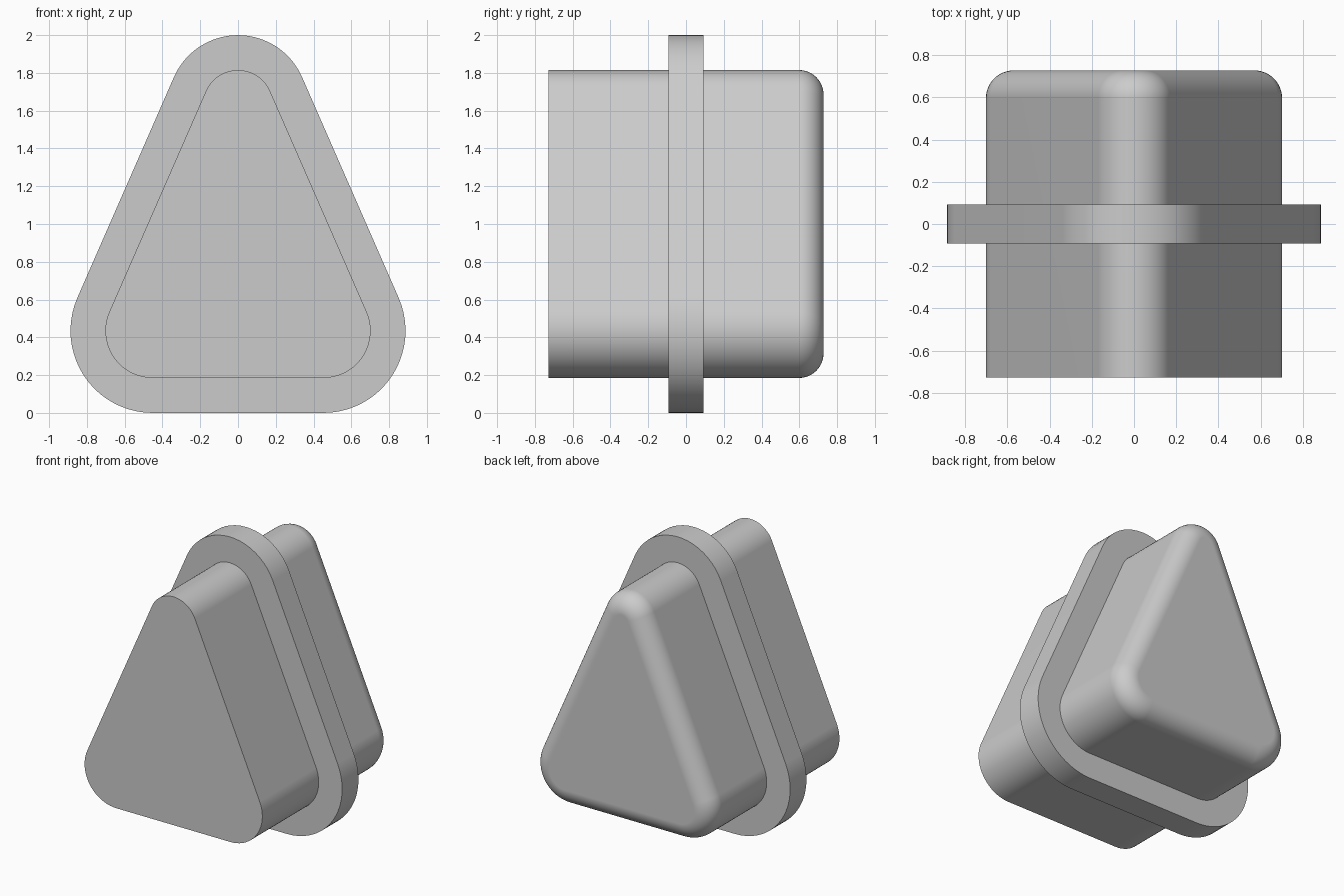
import bpy, bmesh
from math import pi, sin, cos, atan2, acos, hypot

cube = bpy.data.objects.get("Cube")
if cube:
    bpy.data.objects.remove(cube, do_unlink=True)

grey = bpy.data.materials.new("light_grey")
grey.use_nodes = True
grey.diffuse_color = (0.6, 0.6, 0.6, 1)
grey.node_tree.nodes["Principled BSDF"].inputs["Base Color"].default_value = (0.6, 0.6, 0.6, 1)

# Rounded triangle: corner centres and radii
BASE_X, BASE_Z, BASE_R = 0.452, 0.435, 0.25
TOP_Z, TOP_R = 1.63, 0.185
RIM = 0.185
HALF_DEPTH, HALF_RIM = 0.728, 0.092
FILLET = 0.13


def triangle_outline(grow, steps=20):
    """Rounded triangle in x, z, offset outward by grow."""
    dx, dz = -BASE_X, TOP_Z - BASE_Z
    side = atan2(dz, dx) - acos((BASE_R - TOP_R) / hypot(dx, dz))
    corners = [(BASE_X, BASE_Z, BASE_R, -pi / 2, side),
               (0, TOP_Z, TOP_R, side, pi - side),
               (-BASE_X, BASE_Z, BASE_R, pi - side, 1.5 * pi)]
    points = []
    for cx, cz, r, start, end in corners:
        for i in range(steps + 1):
            a = start + (end - start) * i / steps
            points.append((cx + (r + grow) * cos(a), cz + (r + grow) * sin(a)))
    return points


def loft(name, sections):
    """Join outlines given as (y, grow) from front to back and cap both ends."""
    bm = bmesh.new()
    rings = [[bm.verts.new((x, y, z)) for x, z in triangle_outline(grow)]
             for y, grow in sections]
    for front, back in zip(rings, rings[1:]):
        for i in range(len(front)):
            j = (i + 1) % len(front)
            bm.faces.new((front[i], front[j], back[j], back[i]))
    bm.faces.new(rings[0])
    bm.faces.new(rings[-1])
    bmesh.ops.recalc_face_normals(bm, faces=bm.faces)
    mesh = bpy.data.meshes.new(name)
    bm.to_mesh(mesh)
    bm.free()
    mesh.materials.append(grey)
    obj = bpy.data.objects.new(name, mesh)
    bpy.context.collection.objects.link(obj)
    bpy.ops.object.select_all(action='DESELECT')
    obj.select_set(True)
    bpy.context.view_layer.objects.active = obj
    bpy.ops.object.shade_smooth_by_angle(angle=pi / 6)
    weighted = obj.modifiers.new("weighted_normals", 'WEIGHTED_NORMAL')
    weighted.keep_sharp = True
    return obj


# Block with a sharp front edge and a rounded back edge
rounding = [(HALF_DEPTH - FILLET * (1 - sin(a)), -FILLET * (1 - cos(a)))
            for a in (pi / 2 * i / 12 for i in range(13))]
loft("triangular_block", [(-HALF_DEPTH, 0)] + rounding)

# Flat rim around the middle
loft("middle_rim", [(-HALF_RIM, RIM), (HALF_RIM, RIM)])
